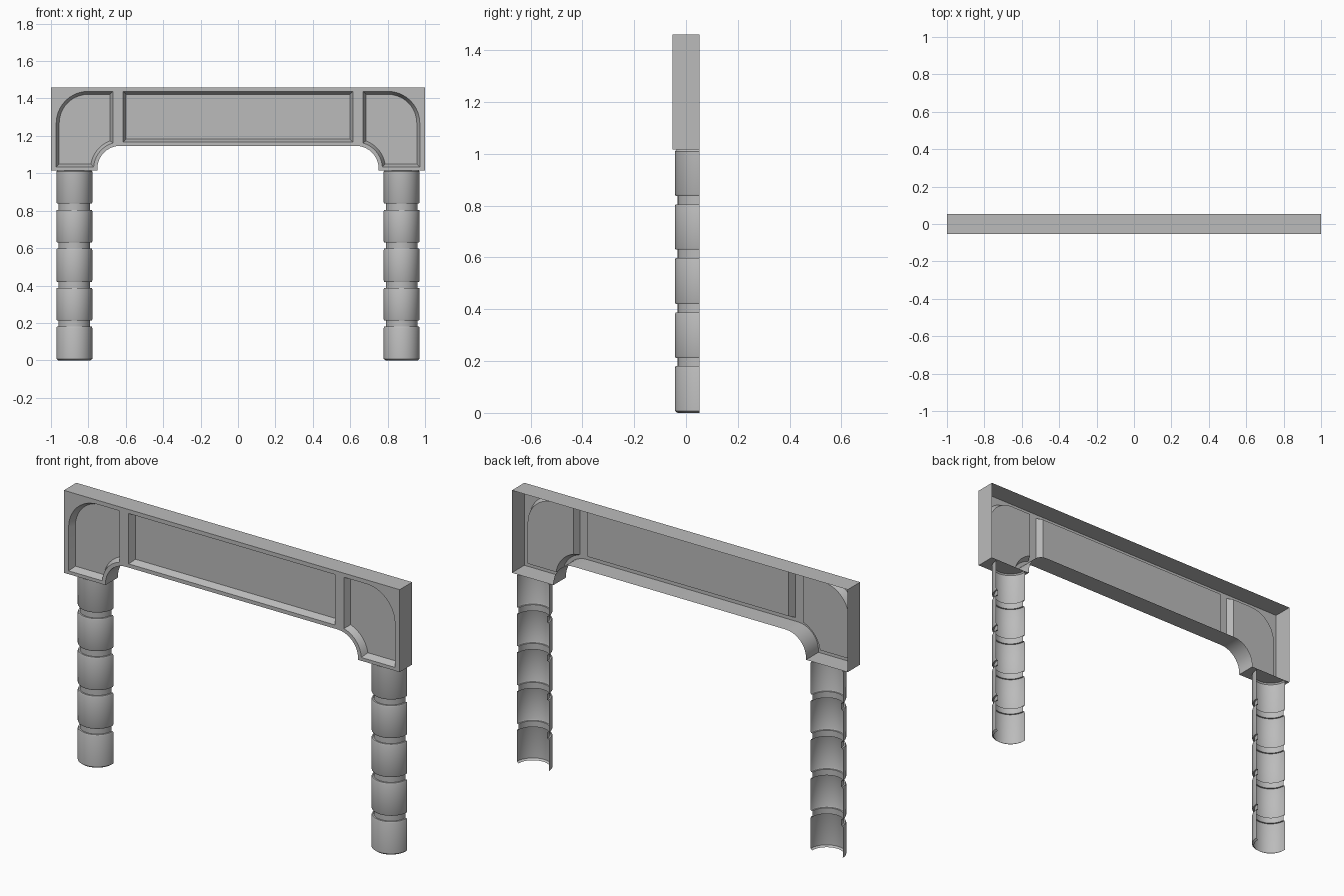
import bpy, bmesh, math

cube = bpy.data.objects.get("Cube")
if cube:
    bpy.data.objects.remove(cube)

grey = bpy.data.materials.new("stone grey")
grey.use_nodes = True
colour = (0.5, 0.5, 0.5, 1)
grey.diffuse_color = colour
grey.node_tree.nodes["Principled BSDF"].inputs["Base Color"].default_value = colour

FRONT, BACK = -0.053, 0.053
BOTTOM, TOP, SOFFIT = 1.016, 1.46, 1.147
ARCH = (-0.63, 1.025)


def finish(bm, name):
    mesh = bpy.data.meshes.new(name)
    bm.to_mesh(mesh)
    bm.free()
    obj = bpy.data.objects.new(name, mesh)
    bpy.context.collection.objects.link(obj)
    mesh.materials.append(grey)
    bpy.ops.object.select_all(action='DESELECT')
    obj.select_set(True)
    bpy.context.view_layer.objects.active = obj
    bpy.ops.object.shade_smooth_by_angle(angle=math.radians(30))
    return obj


def arc(centre, radius, start, end, steps=10):
    angles = [start + (end - start) * i / steps for i in range(steps + 1)]
    return [(centre[0] + radius * math.cos(a), centre[1] + radius * math.sin(a)) for a in angles]


def mirrored(points):
    return [(-x, z) for x, z in reversed(points)]


def corner_panel(inset):
    # Rounded outer top corner, with a bite that follows the arch
    left, right = -0.972 + inset, -0.668 - inset
    low, high = 1.034 + inset, 1.438 - inset
    r, bite = 0.17 - inset, 0.142 + inset
    a0 = math.acos((right - ARCH[0]) / bite)
    a1 = math.pi - math.asin((low - ARCH[1]) / bite)
    return ([(left, low)] + arc(ARCH, bite, a1, a0) + [(right, high)]
            + arc((left + r, high - r), r, math.pi / 2, math.pi))


def centre_panel(inset):
    x, low, high = 0.614 - inset, 1.167 + inset, 1.438 - inset
    return [(-x, low), (x, low), (x, high), (-x, high)]


def ring(bm, points, y):
    return [bm.verts.new((x, y, z)) for x, z in points]


def wall(bm, a, b):
    for i in range(len(a)):
        j = (i + 1) % len(a)
        bm.faces.new((a[i], a[j], b[j], b[i]))


# Open-backed lintel with arched corners and three sunken panels
bm = bmesh.new()
half = [(-1, TOP), (-1, BOTTOM), (-0.752, BOTTOM)] + arc(ARCH, SOFFIT - ARCH[1], math.pi, math.pi / 2)
outline = half + mirrored(half)
rim = ring(bm, outline, FRONT)
wall(bm, rim, ring(bm, outline, BACK))
loops = [rim]
SLOPE, DEPTH = 0.016, 0.035
shapes = [(corner_panel(0), corner_panel(SLOPE)), (centre_panel(0), centre_panel(SLOPE))]
shapes.append(tuple(mirrored(s) for s in shapes[0]))
for outer, inner in shapes:
    edge, floor = ring(bm, outer, FRONT), ring(bm, inner, FRONT + DEPTH)
    wall(bm, floor, edge)
    bm.faces.new(floor)
    loops.append(edge)
edges = []
for loop in loops:
    for i, v in enumerate(loop):
        edges.append(bm.edges.get((v, loop[(i + 1) % len(loop)])))
bmesh.ops.triangle_fill(bm, use_beauty=True, use_dissolve=False, edges=edges, normal=(0, -1, 0))
bmesh.ops.recalc_face_normals(bm, faces=bm.faces)
front = max(bm.faces, key=lambda f: -f.calc_center_median().y)
if front.normal.y > 0:
    bmesh.ops.reverse_faces(bm, faces=bm.faces)
finish(bm, "lintel")

# Half-round columns: banded profile swept around the front half
FULL, NECK = 0.096, 0.085
profile = [(FULL - 0.01, 0), (FULL, 0.008)]
for low, high in ((0.18, 0.212), (0.388, 0.42), (0.597, 0.63), (0.805, 0.838)):
    profile += [(FULL, low - 0.007), (FULL - 0.003, low), (NECK, low),
                (NECK, high), (FULL - 0.003, high), (FULL, high + 0.007)]
profile += [(FULL, BOTTOM - 0.007), (FULL - 0.006, BOTTOM)]
STEPS = 20
for name, cx in (("right_column", -0.875), ("left_column", 0.875)):
    bm = bmesh.new()
    rows = []
    for r, z in profile:
        rows.append([bm.verts.new((x, y, z))
                     for x, y in arc((cx, BACK), r, math.pi, 2 * math.pi, STEPS)])
    for a, b in zip(rows, rows[1:]):
        for i in range(STEPS):
            bm.faces.new((a[i], a[i + 1], b[i + 1], b[i]))
    finish(bm, name)
